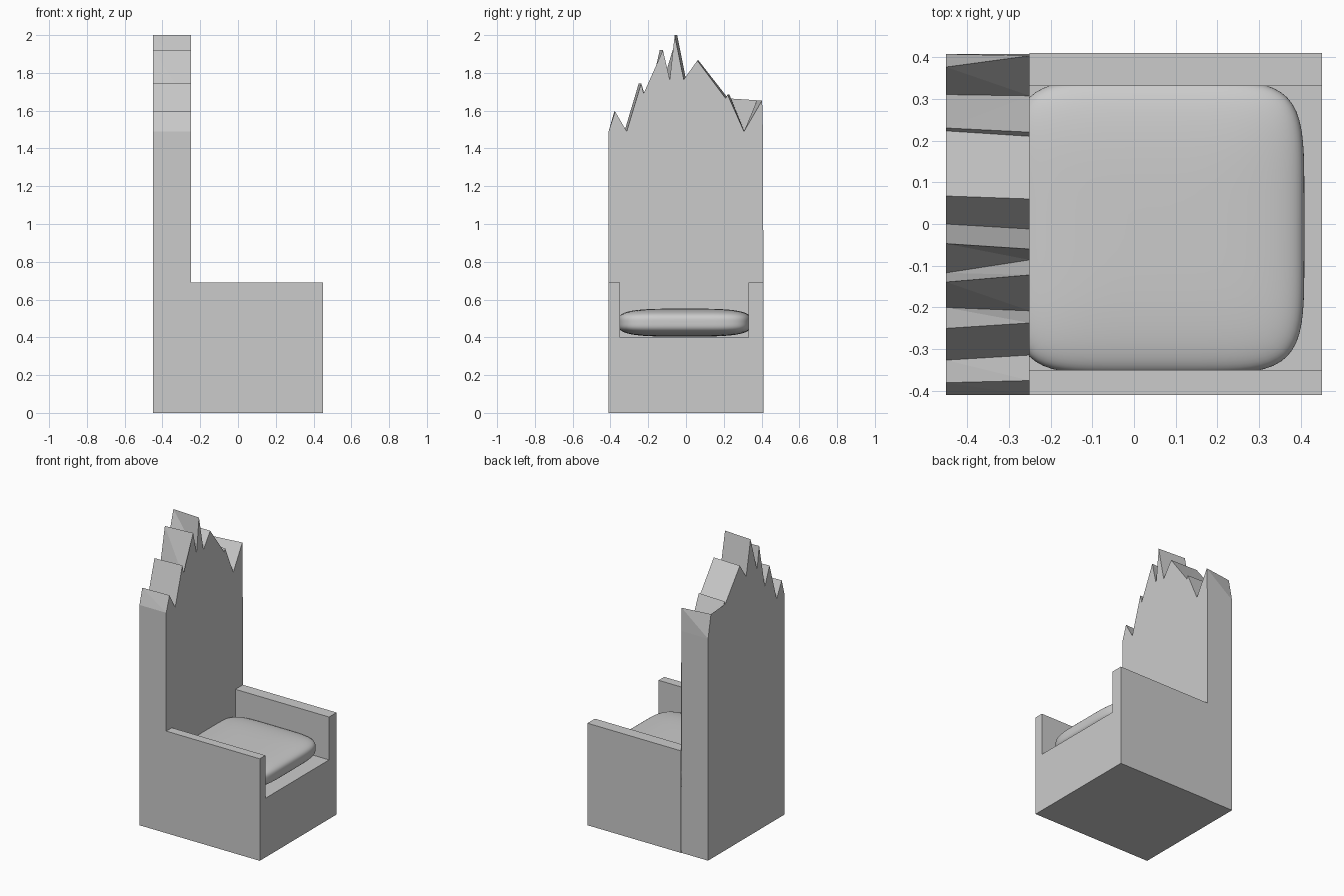
import bpy, bmesh

if "Cube" in bpy.data.objects:
    bpy.data.objects.remove(bpy.data.objects["Cube"])

BACK_X, INNER_X, FRONT_X = -0.45, -0.25, 0.45
SIDE = 0.41


def new_object(name, bm):
    bmesh.ops.recalc_face_normals(bm, faces=bm.faces)
    mesh = bpy.data.meshes.new(name)
    bm.to_mesh(mesh)
    bm.free()
    obj = bpy.data.objects.new(name, mesh)
    bpy.context.collection.objects.link(obj)
    return obj


def ring(bm, x, points):
    return [bm.verts.new((x, y, z)) for y, z in points]


def bridge(bm, a, b):
    n = len(a)
    for i in range(n):
        j = (i + 1) % n
        bm.faces.new((a[i], a[j], b[j], b[i]))


# U-shaped base with the two armrests, open where it meets the backrest
arm_top = [(SIDE, 0.69), (0.33, 0.69), (0.33, 0.40),
           (-0.35, 0.40), (-0.35, 0.69), (-SIDE, 0.69)]
u_profile = [(-SIDE, 0), (SIDE, 0)] + arm_top
bm = bmesh.new()
rear, front = ring(bm, INNER_X, u_profile), ring(bm, FRONT_X, u_profile)
bridge(bm, rear, front)
bm.faces.new(front)
new_object("seat_and_armrests", bm)

# Jagged crest of the backrest: (y at rear, y at front, z)
crest = [(-0.41, -0.41, 1.49), (-0.38, -0.375, 1.595), (-0.326, -0.314, 1.49),
         (-0.25, -0.237, 1.745), (-0.20, -0.208, 1.62), (-0.139, -0.122, 1.92),
         (-0.117, -0.086, 1.765), (-0.047, -0.06, 2.0), (0.0, -0.012, 1.765),
         (0.067, 0.06, 1.865), (0.223, 0.21, 1.665), (0.23, 0.22, 1.685),
         (0.31, 0.307, 1.49), (0.376, 0.403, 1.655), (0.407, 0.407, 1.50)]
foot = [(0.407, 0), (-SIDE, 0)]
bm = bmesh.new()
rear = ring(bm, BACK_X, [(a, z) for a, b, z in crest] + foot)
front = ring(bm, INNER_X, [(b, z) for a, b, z in crest] + foot)
bridge(bm, rear, front)
bm.faces.new(rear)
# Front panel stops at the outline of the seat and armrests
bm.faces.new(front[:len(crest)] + ring(bm, INNER_X, arm_top))
bmesh.ops.triangulate(bm, faces=bm.faces[:])
new_object("backrest", bm)

# Seat cushion: a subdivided cube shaped into a soft, rounded block
bm = bmesh.new()
bmesh.ops.create_cube(bm, size=2)
bmesh.ops.subdivide_edges(bm, edges=bm.edges[:], cuts=23, use_grid_fill=True)
N, M = 5.5, 3.5
for v in bm.verts:
    x, y, z = map(abs, v.co)
    f = ((x**N + y**N) ** (M / N) + z**M) ** (1 / M)
    p = v.co / f
    v.co = (0.058 + 0.35 * p.x, -0.007 + 0.352 * p.y, 0.478 + 0.074 * p.z)
for f in bm.faces:
    f.smooth = True
new_object("cushion", bm)
